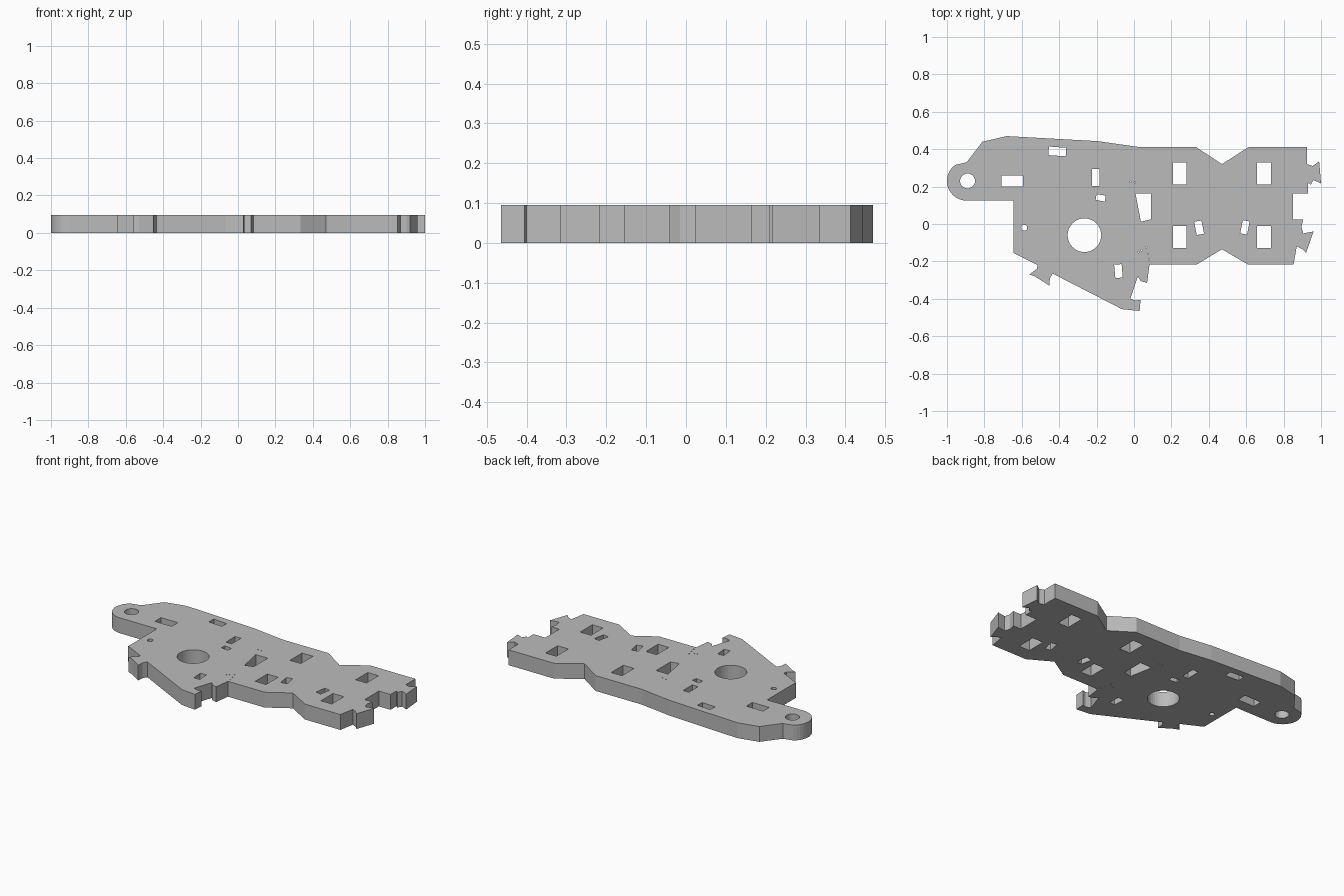
import bpy
import bmesh
import math

THICKNESS = 0.095
UNIT = 0.01  # profile coordinates below are written in hundredths

if "Cube" in bpy.data.objects:
    bpy.data.objects.remove(bpy.data.objects["Cube"], do_unlink=True)


def make_material(name, value):
    material = bpy.data.materials.new(name)
    material.use_nodes = True
    colour = (value, value, value, 1)
    material.diffuse_color = colour
    material.node_tree.nodes["Principled BSDF"].inputs["Base Color"].default_value = colour
    return material


def arc(centre_x, centre_y, radius, start, end, steps):
    """Points along an arc, angles in degrees."""
    points = []
    for step in range(steps + 1):
        angle = math.radians(start + (end - start) * step / steps)
        points.append((centre_x + radius * math.cos(angle),
                       centre_y + radius * math.sin(angle)))
    return points


def circle(centre_x, centre_y, radius, sides):
    return arc(centre_x, centre_y, radius, 0, 360, sides)[:-1]


def slot(centre_x, centre_y, width, height, tilt=0):
    """A rectangular slot turned by tilt degrees."""
    cosine, sine = math.cos(math.radians(tilt)), math.sin(math.radians(tilt))
    corners = []
    for side_x, side_y in ((-1, -1), (1, -1), (1, 1), (-1, 1)):
        x, y = side_x * width / 2, side_y * height / 2
        corners.append((centre_x + x * cosine - y * sine,
                        centre_y + x * sine + y * cosine))
    return corners


def add_loop(curve, points):
    spline = curve.splines.new("POLY")
    spline.points.add(len(points) - 1)
    for target, (x, y) in zip(spline.points, points):
        target.co = (x * UNIT, y * UNIT, 0, 1)
    spline.use_cyclic_u = True


# Outer profile, clockwise from the rounded mounting tab
mounting_tab = arc(-89.5, 23, 10.5, 270, 125, 14) + [(-89.5, 33)]
back_edge = [(-81, 44), (-68, 47), (-19.5, 44.3), (1.5, 41.3), (33, 41.3),
             (47, 32), (61.5, 41.3), (92.5, 41.3)]
upper_claw = [(92.5, 32), (95.5, 31), (99, 33.5), (100, 21.7), (96, 23.5),
              (94.5, 21), (93, 22), (93, 16.3), (85, 16.3)]
lower_claw = [(85, 2.5), (90.5, 2.5), (89.5, -1.5), (90.5, -5), (96, -4),
              (92, -15.5), (90, -13.5), (87, -12)]
front_edge = [(85.3, -21.7), (61, -21.7), (47, -13.5), (33.5, -21.7), (8.3, -21.7)]
front_hooks = [(7, -31.5), (3.5, -30.5), (2, -28), (-2, -40), (1, -41),
               (3.5, -40.5), (3, -46.5), (-6.5, -45.5)]
left_hooks = [(-43.5, -26.5), (-45, -29), (-45.2, -33), (-53, -28), (-56, -27),
              (-52, -24), (-51.5, -22), (-64.3, -15.5), (-64.3, 12.5)]
outline = (mounting_tab + back_edge + upper_claw + lower_claw
           + front_edge + front_hooks + left_hooks)

# Round holes: mounting eye, main bore and pin hole
holes = [circle(-89, 23, 4, 24), circle(-26.5, -6, 9, 40), circle(-58.7, -2, 1.6, 12)]

# Paired upright windows
for window_x in (24.5, 69.5):
    for window_y in (27, -7):
        holes.append(slot(window_x, window_y, 7.4, 11.8))

# Straight and tilted slots
holes += [slot(-65.2, 23, 11.5, 6), slot(-41, 38.8, 9.3, 4.6, -4),
          slot(-20.5, 24.8, 4, 9), slot(-17.8, 14, 5, 3.2, -10),
          slot(34.8, -2, 4, 7.2, 11), slot(59.3, -1.8, 3.7, 7.2, -11),
          slot(-8.3, -25.2, 4, 7.2, 5)]

# Wedge window
holes.append([(0.8, 16.3), (9, 16.3), (9, 2.5), (3.7, 1.2)])

# Tiny pin pricks
for x, y in ((-2, 22.5), (0.5, 22.3), (2.5, -15), (4, -14), (6.5, -12.5),
             (7.5, -16), (8, -19)):
    holes.append(circle(x, y, 0.45, 4))

# Extruded plate
curve = bpy.data.curves.new("base_plate", "CURVE")
curve.dimensions = "2D"
curve.fill_mode = "BOTH"
curve.extrude = THICKNESS / 2
for loop in [outline] + holes:
    add_loop(curve, loop)
profile = bpy.data.objects.new("plate_profile", curve)
bpy.context.collection.objects.link(profile)
bpy.context.view_layer.update()

# Solid mesh with welded rims
evaluated = profile.evaluated_get(bpy.context.evaluated_depsgraph_get())
mesh = bpy.data.meshes.new_from_object(evaluated)
bpy.data.objects.remove(profile, do_unlink=True)
mesh.name = "base_plate"
bm = bmesh.new()
bm.from_mesh(mesh)
bmesh.ops.remove_doubles(bm, verts=bm.verts, dist=0.0001)
bmesh.ops.recalc_face_normals(bm, faces=bm.faces)
bmesh.ops.translate(bm, verts=bm.verts, vec=(0, 0, THICKNESS / 2))
for face in bm.faces:
    face.smooth = False
    face.material_index = 0
bm.to_mesh(mesh)
bm.free()

mesh.materials.clear()
mesh.materials.append(make_material("plain grey", 0.5))
plate = bpy.data.objects.new("base_plate", mesh)
bpy.context.collection.objects.link(plate)
